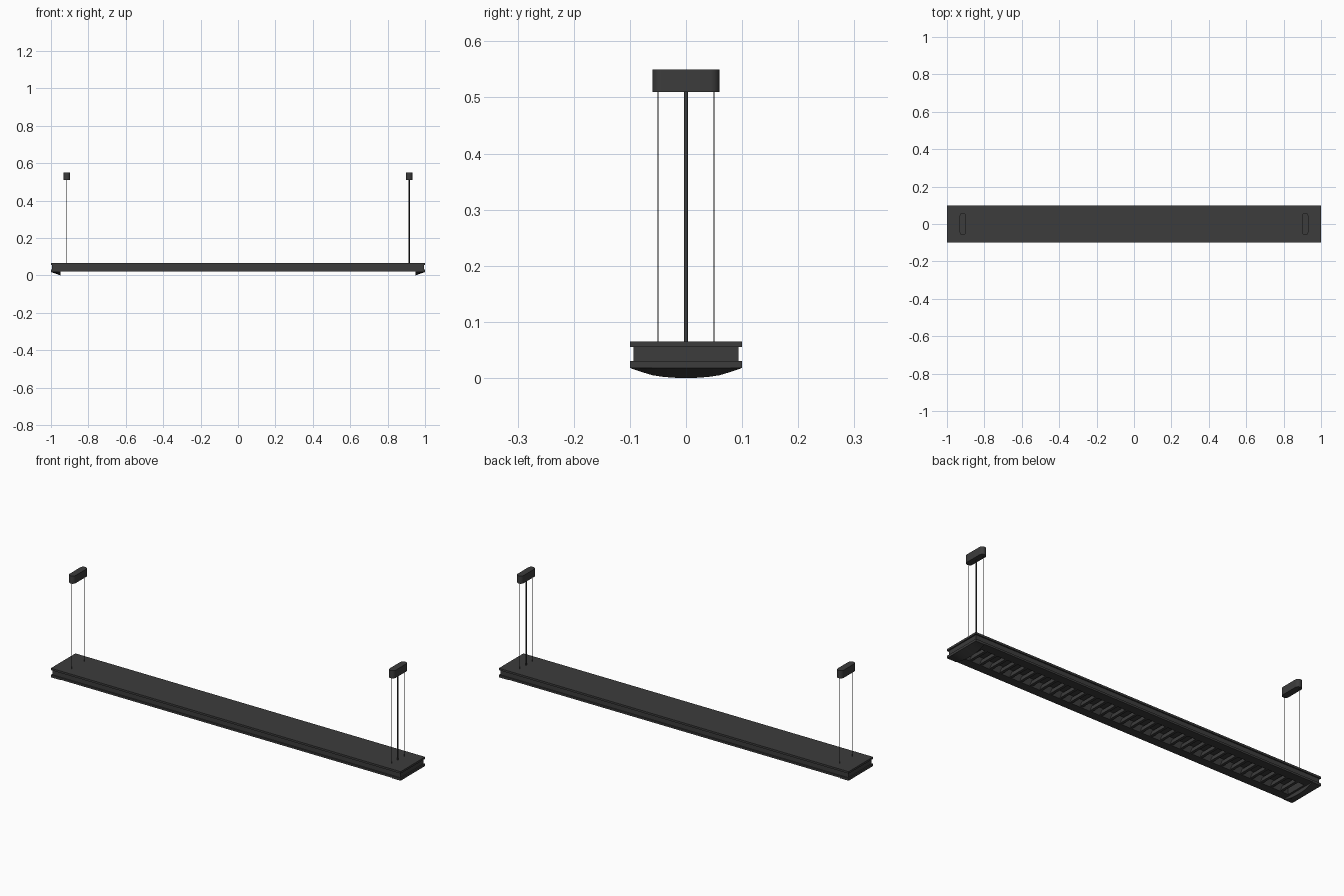
import bpy, bmesh, math

if "Cube" in bpy.data.objects:
    bpy.data.objects.remove(bpy.data.objects["Cube"])

mat = bpy.data.materials.new("dark_grey_metal")
mat.diffuse_color = (0.045, 0.045, 0.045, 1)
mat.use_nodes = True
mat.node_tree.nodes["Principled BSDF"].inputs["Base Color"].default_value = mat.diffuse_color


def finish(name, bm, smooth=False):
    bmesh.ops.recalc_face_normals(bm, faces=bm.faces[:])
    me = bpy.data.meshes.new(name)
    bm.to_mesh(me)
    bm.free()
    ob = bpy.data.objects.new(name, me)
    bpy.context.collection.objects.link(ob)
    me.materials.append(mat)
    if smooth:
        bpy.ops.object.select_all(action='DESELECT')
        ob.select_set(True)
        bpy.context.view_layer.objects.active = ob
        bpy.ops.object.shade_smooth_by_angle(angle=math.radians(35))
    return ob


def loft(name, loops, smooth=False):
    """Bridge equal-length point loops and cap both ends."""
    bm = bmesh.new()
    rings = [[bm.verts.new(p) for p in lp] for lp in loops]
    n = len(loops[0])
    for a, b in zip(rings, rings[1:]):
        for i in range(n):
            j = (i + 1) % n
            bm.faces.new((a[i], a[j], b[j], b[i]))
    bm.faces.new(rings[0])
    bm.faces.new(rings[-1])
    return finish(name, bm, smooth)


def rect(hx, hy, z):
    return [(-hx, -hy, z), (hx, -hy, z), (hx, hy, z), (-hx, hy, z)]


def rod(name, x, y, r, z0, z1, n=10):
    ring = [(x + r * math.cos(2 * math.pi * i / n), y + r * math.sin(2 * math.pi * i / n))
            for i in range(n)]
    return loft(name, [[(a, b, z) for a, b in ring] for z in (z0, z1)], True)


# Housing: grooved rim outside, recessed reflector channel underneath
loft("housing", [rect(1, 0.1, 0.065), rect(1, 0.1, 0.055), rect(0.994, 0.094, 0.055),
                 rect(0.994, 0.094, 0.03), rect(1, 0.1, 0.03), rect(1, 0.1, 0.02),
                 rect(0.94, 0.055, 0.02), rect(0.93, 0.045, 0.054)])

# Louvre blades: V-section strips across the channel
count = 32
for i in range(count):
    x = -0.9 + 1.8 * i / (count - 1)
    section = [(x - 0.007, 0.022), (x + 0.007, 0.022), (x + 0.001, 0.046), (x - 0.001, 0.046)]
    loft(f"louvre_blade_{i + 1}", [[(a, y, z) for a, z in section] for y in (-0.053, 0.053)])

# Curved end caps: wedges that drop from the rim to the floor line
arc = [(-0.1, 0.018), (-0.08, 0.011), (-0.06, 0.005), (-0.04, 0.002), (-0.02, 0.0005), (0, 0)]
arc += [(-y, z) for y, z in reversed(arc[:-1])]
for s, side in ((-1, "left"), (1, "right")):
    inner = [(s * 0.95, y, z) for y, z in arc] + [(s * 0.95, 0.1, 0.0201), (s * 0.95, -0.1, 0.0201)]
    outer = [(s, y, 0.018) for y, z in arc] + [(s, 0.1, 0.0201), (s, -0.1, 0.0201)]
    loft(f"end_cap_{side}", [inner, outer], True)

    # Ceiling canopy with rounded ends
    cx, r, hy, n = s * 0.915, 0.017, 0.043, 12
    outline = []
    for k in range(2):
        for i in range(n + 1):
            a = math.pi * (k + i / n)
            outline.append((cx + r * math.cos(a), (hy if k == 0 else -hy) + r * math.sin(a)))
    loft(f"canopy_{side}", [[(x, y, z) for x, y in outline] for z in (0.51, 0.55)], True)

    # Suspension wires
    for y, tag in ((-0.05, "front"), (0.05, "back")):
        rod(f"wire_{side}_{tag}", cx, y, 0.0012, 0.064, 0.511, 8)

# Power cable on the right only
rod("power_cable", 0.915, 0, 0.0035, 0.064, 0.511, 12)
